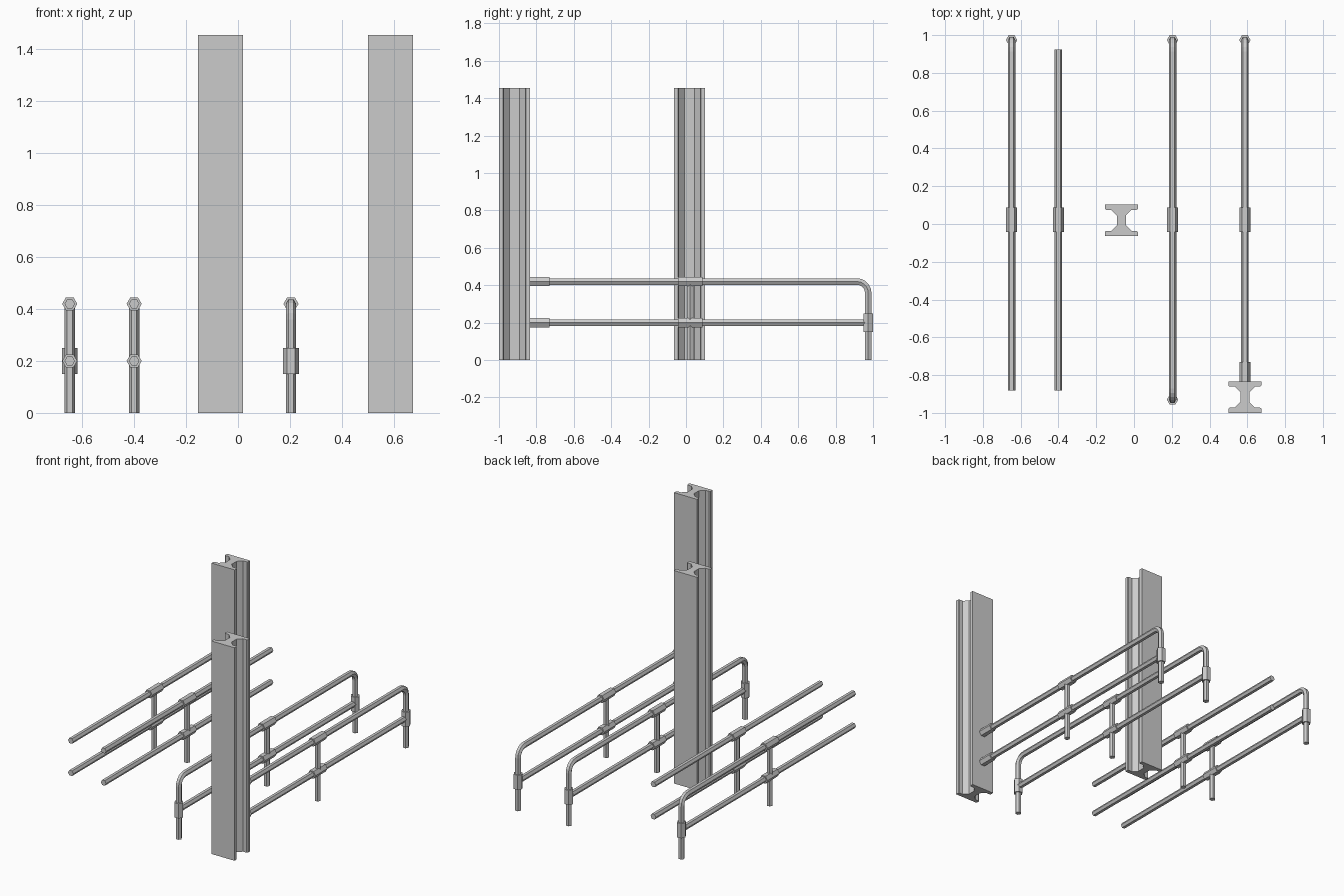
import bpy, bmesh, math
from mathutils import Vector

if "Cube" in bpy.data.objects:
    bpy.data.objects.remove(bpy.data.objects["Cube"])

MID, REACH, HALF = 0.022, 0.952, 0.903   # centre, bent end offset, straight end offset
LOW, TOP, BEND = 0.20, 0.42, 0.06
PIPE_R, COLLAR_R, POST_COLLAR_R = 0.02, 0.029, 0.03


def make_object(name, bm):
    bmesh.ops.recalc_face_normals(bm, faces=bm.faces)
    mesh = bpy.data.meshes.new(name)
    bm.to_mesh(mesh)
    bm.free()
    obj = bpy.data.objects.new(name, mesh)
    bpy.context.collection.objects.link(obj)
    return obj


def skin(name, rings):
    """Join closed rings of points into a capped solid."""
    bm = bmesh.new()
    loops = [[bm.verts.new(p) for p in ring] for ring in rings]
    n = len(loops[0])
    for a, b in zip(loops, loops[1:]):
        for i in range(n):
            j = (i + 1) % n
            bm.faces.new((a[i], a[j], b[j], b[i]))
    bm.faces.new(loops[0])
    bm.faces.new(loops[-1])
    return make_object(name, bm)


def tube(name, x, path, r):
    """Six-sided tube along a (y, z) path in the plane at x, corners facing +-x."""
    pts = [Vector(p) for p in path]
    rings = []
    for i, p in enumerate(pts):
        t = (pts[min(i + 1, len(pts) - 1)] - pts[max(i - 1, 0)]).normalized()
        nrm = Vector((-t.y, t.x))
        ring = []
        for k in range(6):
            a = k * math.pi / 3
            q = p + nrm * (r * math.sin(a))
            ring.append((x + r * math.cos(a), q.x, q.y))
        rings.append(ring)
    return skin(name, rings)


def bent_end(side):
    """Path points from the top rail round the bend to the ground."""
    y = MID + side * REACH
    arc = [(y + side * BEND * (math.sin(a) - 1), TOP + BEND * (math.cos(a) - 1))
           for a in (k * math.pi / 10 for k in range(6))]
    return arc + [(y, 0)]


def railing(name, x, start, end):
    """start / end are 'bent' or a y coordinate for a straight end."""
    left = bent_end(-1)[::-1] if start == "bent" else [(start, TOP)]
    right = bent_end(1) if end == "bent" else [(end, TOP)]
    tube(name + "_top_rail", x, left + right, PIPE_R)
    y0 = MID - REACH if start == "bent" else start
    y1 = MID + REACH if end == "bent" else end
    tube(name + "_lower_rail", x, [(y0, LOW), (y1, LOW)], PIPE_R)
    # middle post and its collars
    tube(name + "_middle_post", x, [(MID, 0), (MID, TOP)], PIPE_R)
    for label, z in (("lower", LOW), ("upper", TOP)):
        tube(f"{name}_{label}_collar", x, [(MID - 0.065, z), (MID + 0.065, z)], COLLAR_R)
    # collars on the bent end posts
    for label, kind, y in (("front", start, y0), ("back", end, y1)):
        if kind == "bent":
            tube(f"{name}_{label}_post_collar", x, [(y, 0.15), (y, 0.25)], POST_COLLAR_R)


def column(name, cx, cy, height=1.455):
    """H-section steel column with sloped web fillets."""
    q = [(0.024, 0.026), (0.054, 0.056), (0.081, 0.056), (0.087, 0.061),
         (0.087, 0.0835)]
    outline = (q + [(-x, y) for x, y in q[::-1]]
               + [(-x, -y) for x, y in q] + [(x, -y) for x, y in q[::-1]])
    skin(name, [[(cx + x, cy + y, z) for x, y in outline] for z in (0, height)])


# railing modules
railing("one_end_railing", -0.648, MID - HALF, "bent")
railing("straight_railing", -0.40, MID - HALF, MID + HALF)
railing("two_end_railing", 0.204, "bent", "bent")
railing("column_railing", 0.587, -0.84, "bent")

# wall sockets where the last railing meets its column
for label, z in (("lower", LOW), ("upper", TOP)):
    tube(f"column_{label}_socket", 0.587, [(-0.835, z), (-0.73, z)], COLLAR_R)

# columns
column("free_column", -0.067, 0.019)
column("railing_column", 0.587, -0.9165)
